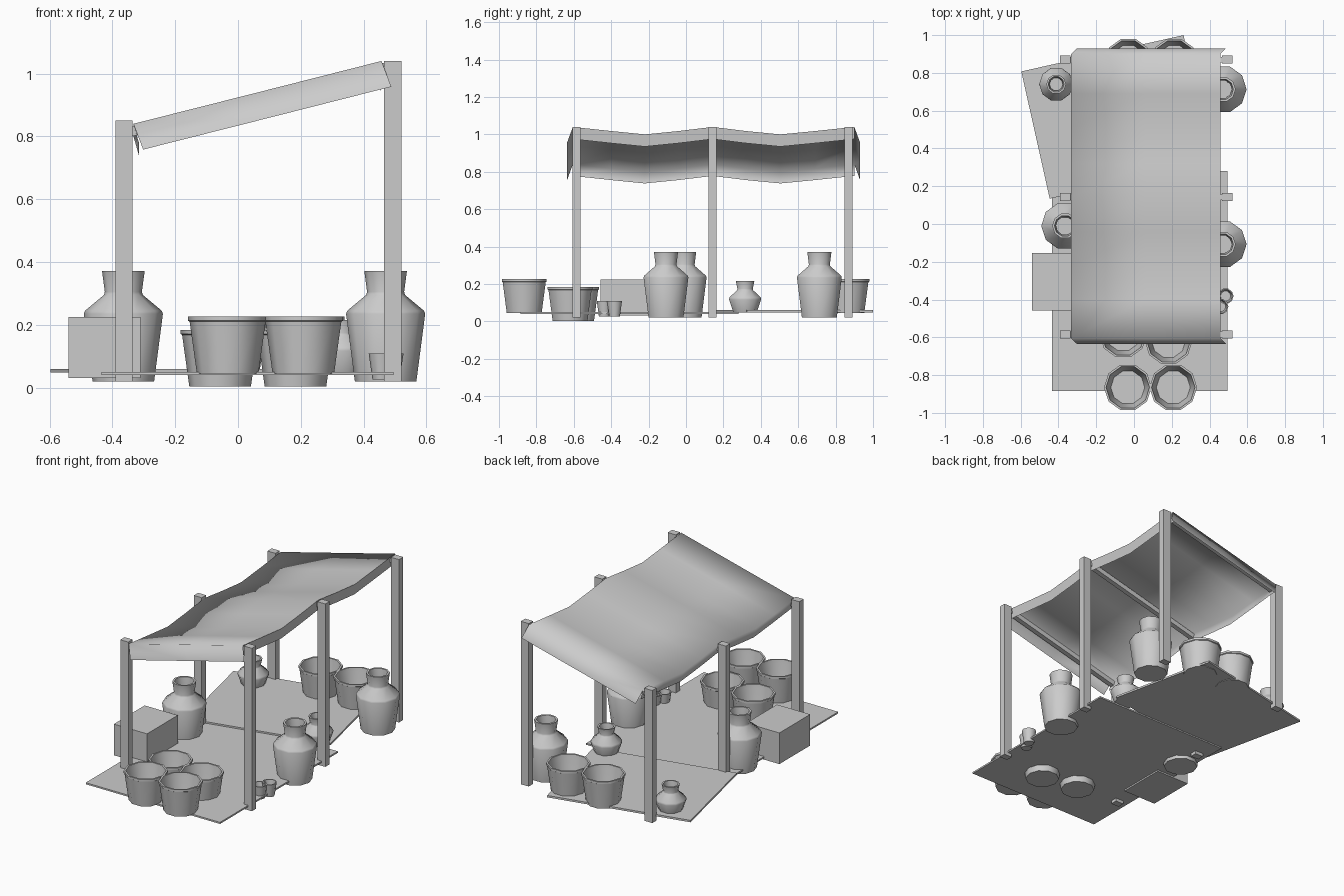
import bpy, bmesh, math
from mathutils import Matrix

if "Cube" in bpy.data.objects:
    bpy.data.objects.remove(bpy.data.objects["Cube"])


def finish(name, bm, smooth=None):
    me = bpy.data.meshes.new(name)
    bm.to_mesh(me)
    bm.free()
    ob = bpy.data.objects.new(name, me)
    bpy.context.collection.objects.link(ob)
    if smooth:
        bpy.ops.object.select_all(action='DESELECT')
        ob.select_set(True)
        bpy.context.view_layer.objects.active = ob
        bpy.ops.object.shade_smooth_by_angle(angle=math.radians(smooth))
    return ob


def box(name, center, size, rot=None):
    bm = bmesh.new()
    bmesh.ops.create_cube(bm, size=1.0)
    m = Matrix.Translation(center) @ (rot or Matrix()) @ Matrix.Diagonal((*size, 1))
    bmesh.ops.transform(bm, matrix=m, verts=bm.verts)
    return finish(name, bm)


def vessel(name, x, y, z, profile, sides=10):
    """Lathe a (radius, height) profile; both ends are capped."""
    bm = bmesh.new()
    rings = []
    for r, h in profile:
        rings.append([bm.verts.new((x + r * math.cos(2 * math.pi * i / sides),
                                    y + r * math.sin(2 * math.pi * i / sides), z + h))
                      for i in range(sides)])
    for a, b in zip(rings, rings[1:]):
        for i in range(sides):
            j = (i + 1) % sides
            bm.faces.new((a[i], a[j], b[j], b[i]))
    bm.faces.new(rings[0][::-1])
    bm.faces.new(rings[-1])
    return finish(name, bm, 45)


# Posts and sloping cross beams
POST_Y = (-0.585, 0.142, 0.87)
slope = math.atan2(0.20, 0.79)
for i, y in enumerate(POST_Y):
    box(f"low_post_{i}", (-0.363, y, 0.435), (0.055, 0.043, 0.83))
    box(f"high_post_{i}", (0.493, y, 0.53), (0.055, 0.043, 1.02))
    box(f"cross_beam_{i}", (0.063, y, 0.917), (0.86, 0.03, 0.03),
        Matrix.Rotation(-slope, 4, 'Y'))

# Cloth canopy: sagging sheet with side valances and flared end flaps
stations = [(-0.605, 0.0), (-0.40, -0.022), (-0.22, -0.04), (-0.04, -0.022), (0.142, 0.0),
            (0.32, -0.022), (0.505, -0.04), (0.69, -0.022), (0.90, 0.0)]
section = [(-0.315, 0.778), (-0.333, 0.84), (0.063, 0.94), (0.457, 1.04), (0.452, 0.975)]
bm = bmesh.new()
rows = [[bm.verts.new((x, y, z + s)) for x, z in section] for y, s in stations]
for a, b in zip(rows, rows[1:]):
    for i in range(len(section) - 1):
        bm.faces.new((a[i], a[i + 1], b[i + 1], b[i]))
for row, dy in ((rows[0], -0.03), (rows[-1], 0.03)):
    top = row[1:4]
    low = [bm.verts.new((v.co.x + 0.031, v.co.y + dy, v.co.z - 0.082)) for v in top]
    for i in range(2):
        bm.faces.new((top[i], low[i], low[i + 1], top[i + 1]))
bmesh.ops.recalc_face_normals(bm, faces=bm.faces)
finish("canopy_cloth", bm, 100)

# Ground mats and crate
box("front_mat", (0.03, -0.3025, 0.045), (0.93, 1.165, 0.01))
box("back_mat", (-0.092, 0.567, 0.054), (0.88, 0.69, 0.012),
    Matrix.Rotation(math.radians(12.6), 4, 'Z'))
box("crate", (-0.425, -0.305, 0.128), (0.23, 0.305, 0.195))

# Open baskets
BASKET = [(0.098, 0), (0.121, 0.165), (0.126, 0.168), (0.126, 0.181),
          (0.115, 0.181), (0.112, 0.16), (0.09, 0.05)]
for i, (x, y, z) in enumerate([(-0.033, -0.865, 0.045), (0.208, -0.865, 0.045),
                               (-0.057, -0.585, 0.003), (0.183, -0.62, 0.003),
                               (-0.03, 0.86, 0.045), (0.213, 0.86, 0.045)]):
    vessel(f"basket_{i}", x, y, z, BASKET)

# Tall jars
JAR = [(0.098, 0), (0.126, 0.215), (0.122, 0.225), (0.062, 0.275), (0.059, 0.285),
       (0.068, 0.352), (0.056, 0.352), (0.048, 0.28), (0.048, 0.25)]
for i, (x, y) in enumerate([(0.47, -0.107), (0.47, 0.713), (-0.365, -0.01)]):
    vessel(f"tall_jar_{i}", x, y, 0.02, JAR)

# Small round jars
POT = [(0.066, 0), (0.09, 0.068), (0.088, 0.08), (0.045, 0.118), (0.043, 0.125),
       (0.052, 0.166), (0.042, 0.166), (0.035, 0.12), (0.035, 0.1)]
for i, (x, y) in enumerate([(-0.412, 0.74), (0.33, 0.316)]):
    vessel(f"small_jar_{i}", x, y, 0.049, POT)

# Cups
CUP = [(0.03, 0), (0.042, 0.083), (0.036, 0.083), (0.027, 0.02)]
for i, (x, y) in enumerate([(0.485, -0.382), (0.458, -0.437)]):
    vessel(f"cup_{i}", x, y, 0.026, CUP)
